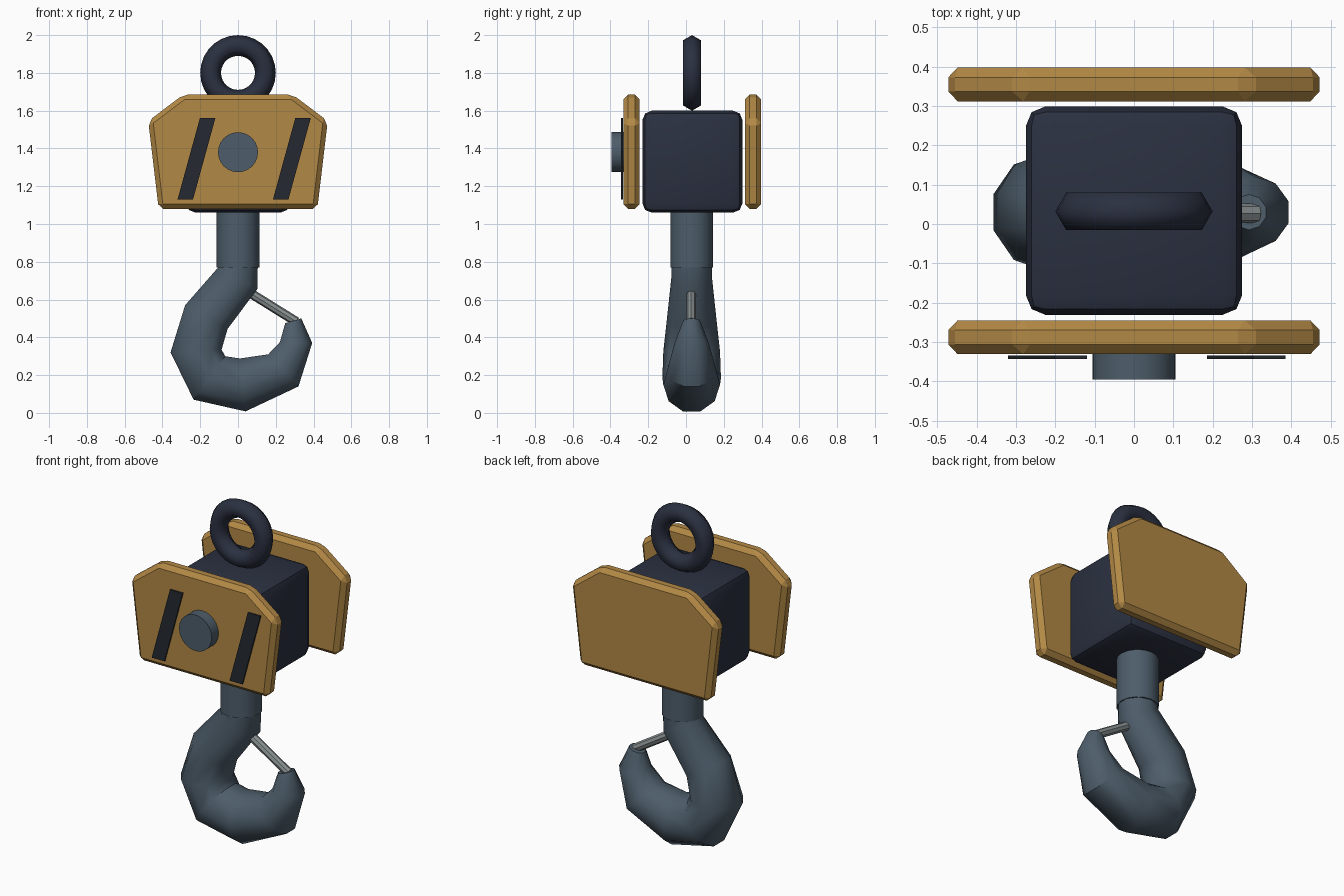
import bpy, bmesh, math
from mathutils import Vector

if "Cube" in bpy.data.objects:
    bpy.data.objects.remove(bpy.data.objects["Cube"])

CY = 0.03  # centre plane of block and hook


def material(name, rgb):
    m = bpy.data.materials.new(name)
    m.diffuse_color = (*rgb, 1)
    m.use_nodes = True
    m.node_tree.nodes["Principled BSDF"].inputs["Base Color"].default_value = m.diffuse_color
    return m


YELLOW = material("yellow_paint", (0.45, 0.25, 0.06))
NAVY = material("dark_paint", (0.024, 0.03, 0.052))
STEEL = material("steel", (0.075, 0.11, 0.145))
BLACK = material("black_stripe", (0.018, 0.022, 0.03))
LATCH = material("latch_metal", (0.25, 0.28, 0.28))


def finish(ob, name, mat, angle=None, bevel=0, segments=1):
    ob.name = name
    ob.data.materials.append(mat)
    bpy.ops.object.select_all(action='DESELECT')
    ob.select_set(True)
    bpy.context.view_layer.objects.active = ob
    if bevel:
        mod = ob.modifiers.new("bevel", 'BEVEL')
        mod.width, mod.segments = bevel, segments
        bpy.ops.object.modifier_apply(modifier=mod.name)
    if angle:
        bpy.ops.object.shade_smooth_by_angle(angle=math.radians(angle))
    return ob


def loft(rings):
    """Closed tube through rings of points, capped at both ends."""
    bm = bmesh.new()
    loops = [[bm.verts.new(p) for p in ring] for ring in rings]
    n = len(loops[0])
    for a, b in zip(loops, loops[1:]):
        for i in range(n):
            j = (i + 1) % n
            bm.faces.new((a[i], a[j], b[j], b[i]))
    bm.faces.new(loops[0])
    bm.faces.new(loops[-1])
    bmesh.ops.recalc_face_normals(bm, faces=bm.faces)
    me = bpy.data.meshes.new("part")
    bm.to_mesh(me)
    bm.free()
    ob = bpy.data.objects.new("part", me)
    bpy.context.collection.objects.link(ob)
    return ob


def slab(profile, y0, y1):
    return loft([[(x, y, z) for x, z in profile] for y in (y0, y1)])


def rod(a, b, r, sides):
    a, b = Vector(a), Vector(b)
    bpy.ops.mesh.primitive_cylinder_add(vertices=sides, radius=r, depth=(b - a).length, location=(a + b) / 2)
    ob = bpy.context.object
    ob.rotation_euler = (b - a).to_track_quat('Z', 'Y').to_euler()
    return ob


# Central block
bpy.ops.mesh.primitive_cube_add(size=1, location=(0, 0.034, 1.33))
block = bpy.context.object
block.scale = (0.55, 0.53, 0.54)
bpy.ops.object.transform_apply(location=False, rotation=False, scale=True)
finish(block, "block_body", NAVY, 30, 0.05, 2)

# Side plates
half = [(0.42, 1.08), (0.475, 1.545), (0.29, 1.685)]
profile = half + [(-x, z) for x, z in reversed(half)]
for name, y0, y1 in (("front_plate", -0.331, -0.245), ("back_plate", 0.312, 0.398)):
    finish(slab(profile, y0, y1), name, YELLOW, None, 0.025, 1)

# Slanted stripes on the front plate
for name, dx in (("left_stripe", 0), ("right_stripe", 0.505)):
    pts = [(-0.32 + dx, 1.13), (-0.238 + dx, 1.13), (-0.12 + dx, 1.56), (-0.202 + dx, 1.56)]
    finish(slab(pts, -0.343, -0.334), name, BLACK)

# Sheave pin
finish(rod((0, -0.32, 1.38), (0, -0.395, 1.38), 0.106, 24), "sheave_pin", STEEL, 30)

# Lifting ring
bpy.ops.mesh.primitive_torus_add(major_radius=0.145, minor_radius=0.055, major_segments=28,
                                 minor_segments=6, location=(0, 0.032, 1.8),
                                 rotation=(math.pi / 2, 0, 0))
finish(bpy.context.object, "lifting_ring", NAVY, 65)

# Shank
finish(rod((0, CY, 0.77), (0, CY, 1.1), 0.113, 16), "shank", STEEL, 30)

# Hook: outer point, inner point, half width across y
stations = [((-0.107, 0.87), (0.107, 0.87), 0.108),
            ((-0.105, 0.77), (0.102, 0.655), 0.108),
            ((-0.28, 0.57), (-0.055, 0.445), 0.13),
            ((-0.357, 0.32), (-0.087, 0.335), 0.15),
            ((-0.235, 0.07), (-0.068, 0.30), 0.155),
            ((0.04, 0.008), (0.01, 0.288), 0.15),
            ((0.32, 0.14), (0.16, 0.31), 0.13),
            ((0.393, 0.37), (0.222, 0.375), 0.09),
            ((0.335, 0.50), (0.25, 0.475), 0.045)]
rings = []
N = 10
for (ox, oz), (ix, iz), w in stations:
    cx, cz = (ox + ix) / 2, (oz + iz) / 2
    k = 1 / math.cos(math.pi / N)
    ring = []
    for i in range(N):
        t = (i + 0.5) * 2 * math.pi / N
        c = math.cos(t) * k
        ring.append((cx + (ox - cx) * c, CY + w * math.sin(t), cz + (oz - cz) * c))
    rings.append(ring)
finish(loft(rings), "hook", STEEL, 40)

# Safety latch
finish(rod((0.04, 0.027, 0.65), (0.31, 0.027, 0.482), 0.025, 8), "safety_latch", LATCH, 30)
